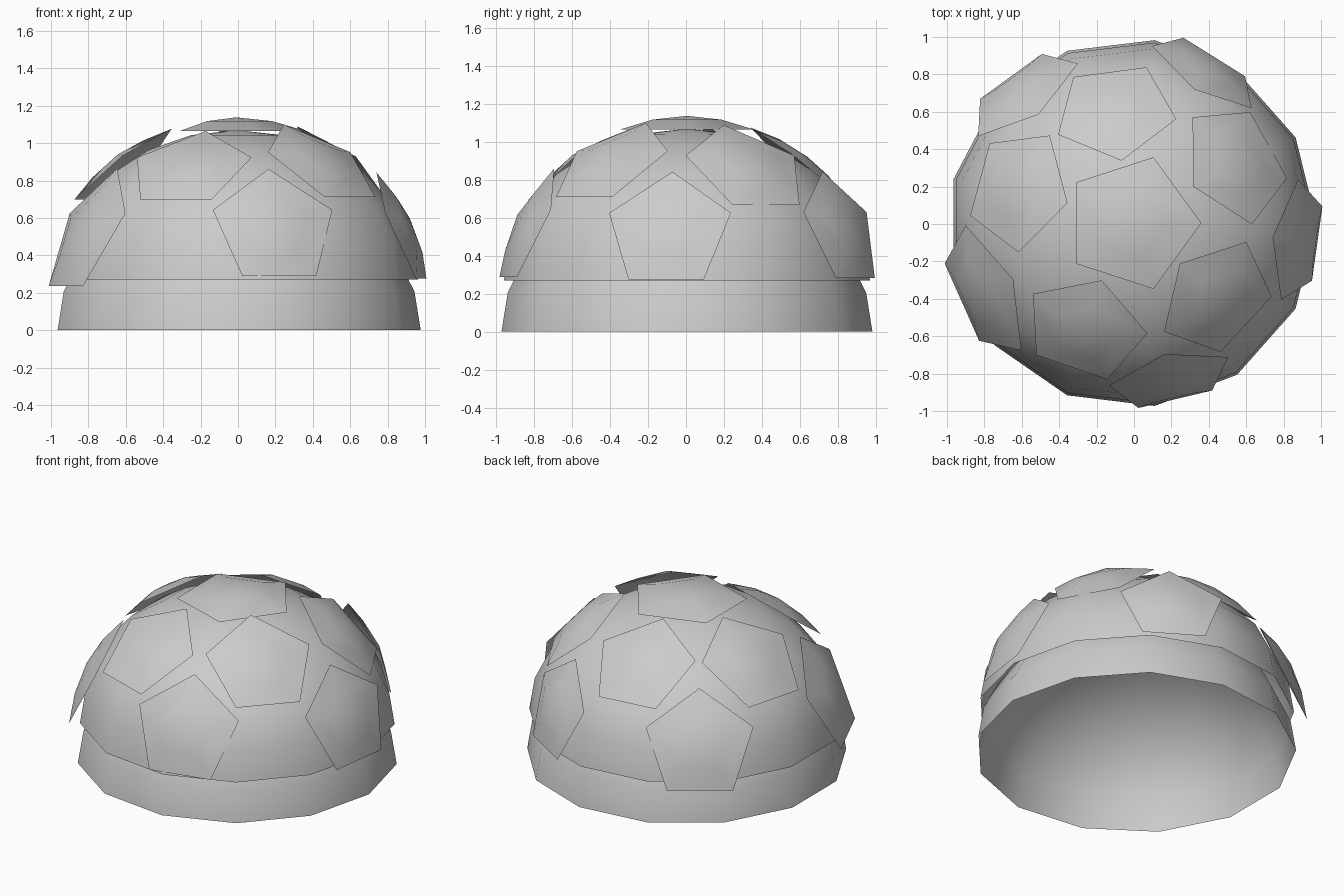
import bpy, bmesh
from math import sin, cos, pi, radians
from mathutils import Vector

if "Cube" in bpy.data.objects:
    bpy.data.objects.remove(bpy.data.objects["Cube"])


def make(name, verts, faces, angle):
    mesh = bpy.data.meshes.new(name)
    mesh.from_pydata(verts, [], faces)
    mesh.update()
    ob = bpy.data.objects.new(name, mesh)
    bpy.context.collection.objects.link(ob)
    bpy.ops.object.select_all(action='DESELECT')
    ob.select_set(True)
    bpy.context.view_layer.objects.active = ob
    bpy.ops.object.shade_smooth_by_angle(angle=radians(angle))
    return ob


def rings_to_faces(n, count, pole):
    # quads between stacked rings, closed with a fan at the pole
    faces = []
    for r in range(count - 1):
        for i in range(n):
            j = (i + 1) % n
            faces.append((r * n + i, r * n + j, (r + 1) * n + j, (r + 1) * n + i))
    top = (count - 1) * n
    faces += [(top + i, top + (i + 1) % n, pole) for i in range(n)]
    return faces


def dome(name, z0, radius, height, sides=13, rings=6):
    cx, cy = -0.008, 0.005
    verts = []
    for r in range(rings):
        t = pi / 2 * r / rings
        for i in range(sides):
            a = 2 * pi * i / sides
            verts.append((cx + radius * cos(t) * cos(a),
                          cy + radius * cos(t) * sin(a), z0 + height * sin(t)))
    verts.append((cx, cy, z0 + height))
    make(name, verts, rings_to_faces(sides, rings, len(verts) - 1), 50)


def panel(name, centre, azimuth, elevation, radius, lift=0.0):
    # bulged pentagon with one corner pointing up the dome
    az, el = radians(azimuth), radians(elevation)
    normal = Vector((cos(el) * cos(az), cos(el) * sin(az), sin(el)))
    side = Vector((-sin(az), cos(az), 0))
    up = normal.cross(side)
    c = Vector(centre) + normal * lift
    bulge = 0.195 * radius
    verts = []
    for scale, h in ((1, 0), (0.52, 0.72)):
        for i in range(5):
            a = 2 * pi * i / 5
            verts.append(c + up * cos(a) * radius * scale
                         - side * sin(a) * radius * scale + normal * bulge * h)
    verts.append(c + normal * bulge)
    ob = make(name, verts, rings_to_faces(5, 2, 10), 50)
    # keep the outer side facing away from the dome
    if ob.data.polygons[0].normal.dot(normal) < 0:
        ob.data.flip_normals()


# inner shell and raised outer shell
dome("lower_dome", 0.0, 0.985, 0.8)
dome("upper_dome", 0.27, 0.972, 0.8)

# crown panel
panel("top_panel", (-0.01, 0.005, 1.066), 180, 90, 0.37)

# panels: centre, azimuth, elevation, radius
upper = [((-0.10, 0.596, 0.865), 97.5, 52, 0.335),
         ((0.536, 0.32, 0.852), 29, 47.5, 0.344),
         ((0.438, -0.388, 0.88), -42.5, 51, 0.342),
         ((-0.26, -0.554, 0.855), -109, 53, 0.34),
         ((-0.61, 0.181, 0.862), 165, 52, 0.34)]
lower = [((-0.584, 0.688, 0.495), 126, 23.6, 0.347),
         ((0.374, 0.804, 0.53), 58, 20, 0.33),
         ((0.86, -0.088, 0.524), -8, 23, 0.341),
         ((0.192, -0.816, 0.54), -76.7, 23.5, 0.345),
         ((-0.786, -0.358, 0.512), -156, 25.5, 0.385)]
for row, data, lift in (("upper", upper, 0.007), ("lower", lower, 0.014)):
    for k, (c, az, el, r) in enumerate(data):
        panel(f"{row}_panel_{k + 1}", c, az, el, r, lift)
